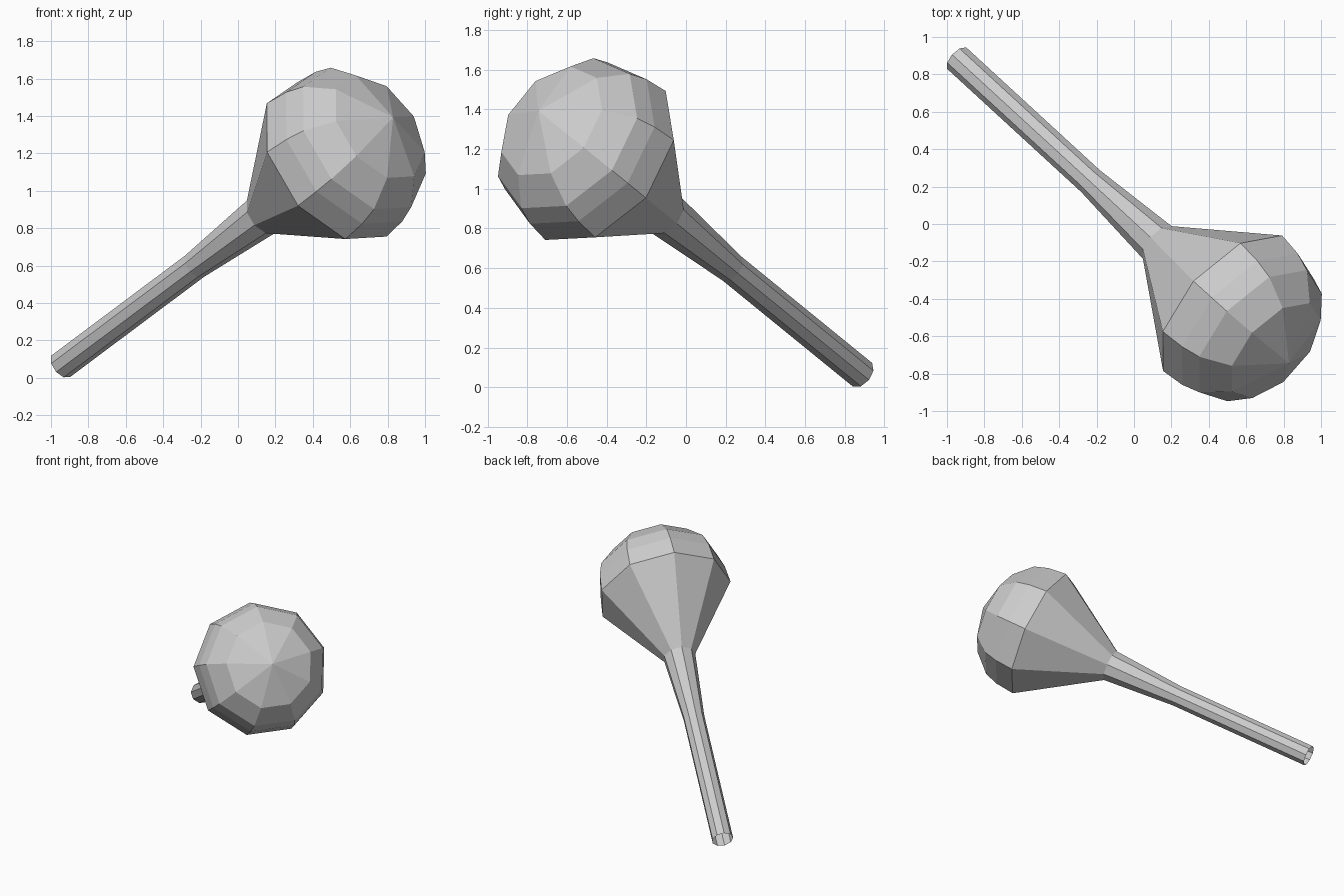
import bpy, bmesh
from math import cos, sin, radians
from mathutils import Vector

if "Cube" in bpy.data.objects:
    bpy.data.objects.remove(bpy.data.objects["Cube"])

SIDES = 9
base = Vector((-0.943, 0.883, 0.068))          # centre of the open handle end
axis = (Vector((0.507, -0.449, 1.152)) - base).normalized()
u = Vector((-0.388, 0.295, 0.873))
u = (u - axis * u.dot(axis)).normalized()      # direction of the first side edge
v = u.cross(axis)

# profile: distance along the axis, radius
handle_profile = [(0, 0.078), (1.11, 0.078), (1.667, 0.118)]
head_profile = [(1.667, 0.118), (2.247, 0.49), (2.39, 0.475),
                (2.495, 0.442), (2.63, 0.32)]
TIP = 2.747


def revolve(name, profile, tip=None):
    bm = bmesh.new()
    rings = []
    for t, r in profile:
        rings.append([bm.verts.new(base + axis * t + (u * cos(a) + v * sin(a)) * r)
                      for a in (radians(360 / SIDES * i) for i in range(SIDES))])
    for lo, hi in zip(rings, rings[1:]):
        for i in range(SIDES):
            j = (i + 1) % SIDES
            bm.faces.new((lo[i], lo[j], hi[j], hi[i]))
    if tip is not None:
        top = bm.verts.new(base + axis * tip)
        for i in range(SIDES):
            bm.faces.new((rings[-1][i], rings[-1][(i + 1) % SIDES], top))
    # outward normals, also for the open tube
    bm.normal_update()
    for f in bm.faces:
        c = f.calc_center_median() - base
        radial = c - axis * c.dot(axis)
        if f.normal.dot(radial) < 0:
            f.normal_flip()
    mesh = bpy.data.meshes.new(name)
    bm.to_mesh(mesh)
    bm.free()
    ob = bpy.data.objects.new(name, mesh)
    bpy.context.collection.objects.link(ob)
    return ob


# slim hollow handle, flaring into the neck
revolve("handle", handle_profile)
# flared collar and domed head
revolve("bulb_head", head_profile, TIP)
